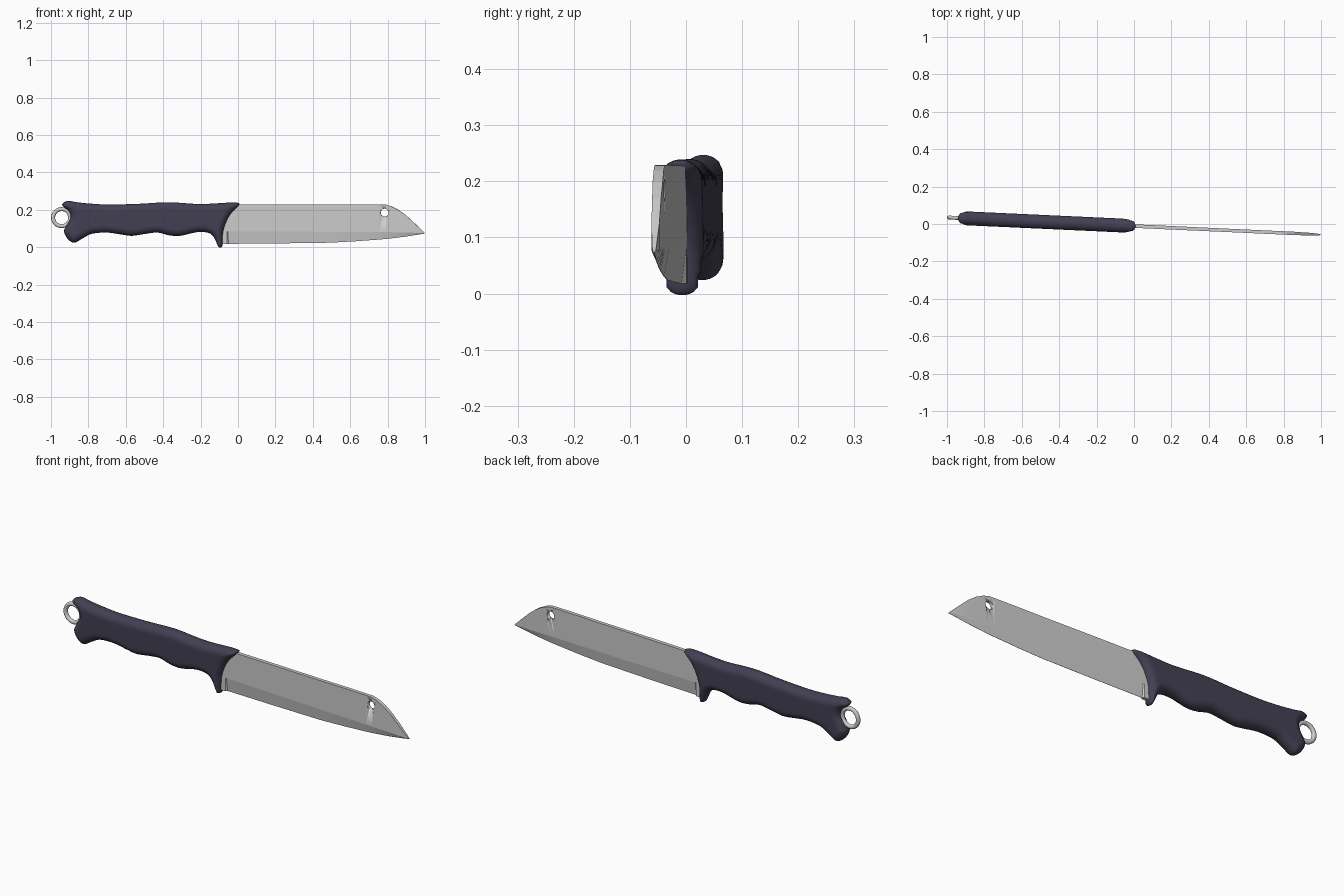
import bpy, bmesh, math
from mathutils import Vector, Matrix
from mathutils.geometry import delaunay_2d_cdt
from mathutils.kdtree import KDTree

if "Cube" in bpy.data.objects:
    bpy.data.objects.remove(bpy.data.objects["Cube"])

# whole knife is turned slightly about z
PLACE = Matrix.Translation((0, -0.011, 0)) @ Matrix.Rotation(-math.atan(0.046), 4, 'Z')


def finish(name, bm, angle, merge=1e-5):
    bmesh.ops.remove_doubles(bm, verts=bm.verts, dist=merge)
    bmesh.ops.recalc_face_normals(bm, faces=bm.faces)
    me = bpy.data.meshes.new(name)
    bm.to_mesh(me)
    bm.free()
    ob = bpy.data.objects.new(name, me)
    bpy.context.collection.objects.link(ob)
    bpy.ops.object.select_all(action='DESELECT')
    ob.select_set(True)
    bpy.context.view_layer.objects.active = ob
    bpy.ops.object.shade_smooth_by_angle(angle=math.radians(angle))
    ob.matrix_world = PLACE
    return ob


def smooth_loop(pts, steps):
    # closed Catmull-Rom curve through the points
    pts = [Vector(p) for p in pts]
    n, out = len(pts), []
    for i in range(n):
        a, b, c, d = (pts[(i + k) % n] for k in (-1, 0, 1, 2))
        for s in range(steps):
            t = s / steps
            out.append(0.5 * (2 * b + (c - a) * t + (2 * a - 5 * b + 4 * c - d) * t * t
                              + (3 * b - a - 3 * c + d) * t ** 3))
    return out


def inflate(name, pts, half, radius):
    # outline filled with a mesh whose thickness rounds off towards the rim
    rim = smooth_loop(pts, 10)
    n = len(rim)
    area = sum(rim[i - 1].cross(rim[i]) for i in range(n))
    sign = 1 if area > 0 else -1
    inward, kd = [], KDTree(n)
    for i, p in enumerate(rim):
        t = (rim[(i + 1) % n] - rim[i - 1]).normalized()
        inward.append(Vector((-t.y, t.x)) * sign)
        kd.insert((p.x, p.y, 0), i)
    kd.balance()
    cloud = list(rim)
    for inset in (0.0007, 0.0028, 0.0065, 0.012):
        for p, v in zip(rim, inward):
            q = p + v * inset
            if kd.find((q.x, q.y, 0))[2] > inset * 0.93:
                cloud.append(q)
    for i in range(110):
        for j in range(30):
            q = Vector((-1 + i * 0.01, j * 0.01))
            co, k, d = kd.find((q.x, q.y, 0))
            if d > 0.017 and (q - rim[k]).dot(inward[k]) > 0:
                cloud.append(q)
    verts, _, faces, *_ = delaunay_2d_cdt(cloud, [], [list(range(n))], 1, 1e-6)
    bm = bmesh.new()
    for side in (1, -1):
        vs = []
        for v in verts:
            d = kd.find((v.x, v.y, 0))[2]
            f = 1 - min(d / radius, 1)
            vs.append(bm.verts.new((v.x, side * half * math.sqrt(max(0, 1 - f * f)), v.y)))
        for f in faces:
            bm.faces.new([vs[k] for k in f])
    return finish(name, bm, 70)


# handle with finger grooves, guard and notched butt
outline = [
    (-0.94, 0.232), (-0.91, 0.247), (-0.86, 0.240), (-0.79, 0.233), (-0.69, 0.228),
    (-0.53, 0.232), (-0.37, 0.240), (-0.20, 0.231), (-0.02, 0.239), (0.006, 0.225),
    (-0.03, 0.187), (-0.057, 0.145), (-0.078, 0.083), (-0.083, 0.010), (-0.103, 0.001),
    (-0.13, 0.054), (-0.16, 0.077), (-0.22, 0.080), (-0.31, 0.061), (-0.37, 0.064),
    (-0.43, 0.078), (-0.49, 0.072), (-0.565, 0.061), (-0.62, 0.067), (-0.70, 0.078),
    (-0.78, 0.072), (-0.83, 0.048), (-0.875, 0.024), (-0.91, 0.043), (-0.931, 0.083),
    (-0.919, 0.115), (-0.897, 0.158), (-0.906, 0.193), (-0.932, 0.213)]
handle = inflate("handle", outline, 0.037, 0.035)
mat = bpy.data.materials.new("dark_grip")
mat.diffuse_color = (0.055, 0.05, 0.085, 1)
mat.use_nodes = True
mat.node_tree.nodes["Principled BSDF"].inputs["Base Color"].default_value = mat.diffuse_color
handle.data.materials.append(mat)

# blade: sections of x, edge z, bevel z, spine z, half thickness, half edge thickness
sections = [
    (-0.11, 0.018, 0.085, 0.227, 0.0095, 0.0095), (-0.058, 0.018, 0.085, 0.227, 0.0095, 0.0095),
    (-0.052, 0.018, 0.085, 0.227, 0.0095, 0.0006), (0.20, 0.020, 0.084, 0.228, 0.0095, 0.0006),
    (0.49, 0.024, 0.082, 0.228, 0.009, 0.0006), (0.62, 0.031, 0.081, 0.229, 0.009, 0.0006),
    (0.757, 0.041, 0.081, 0.229, 0.009, 0.0006), (0.79, 0.044, 0.080, 0.228, 0.009, 0.0006),
    (0.82, 0.047, 0.080, 0.219, 0.009, 0.0006), (0.86, 0.052, 0.079, 0.199, 0.009, 0.0006),
    (0.90, 0.057, 0.078, 0.170, 0.008, 0.0006), (0.95, 0.065, 0.077, 0.124, 0.007, 0.0006),
    (0.999, 0.073, 0.0745, 0.076, 0.003, 0.0006)]
bm = bmesh.new()
rings = []
for x, e, b, s, t, te in sections:
    loop = [(-te, e), (-t, b), (-t, s), (t, s), (t, b), (te, e)]
    rings.append([bm.verts.new((x, y, z)) for y, z in loop])
for p, q in zip(rings, rings[1:]):
    for k in range(6):
        m = (k + 1) % 6
        bm.faces.new((p[k], p[m], q[m], q[k]))
bm.faces.new(rings[0])
bm.faces.new(rings[-1])
blade = finish("blade", bm, 5)

# round hole near the point
bm = bmesh.new()
bmesh.ops.create_cone(bm, cap_ends=True, segments=32, radius1=0.021, radius2=0.021, depth=0.1,
                      matrix=Matrix.Translation((0.785, 0, 0.185)) @ Matrix.Rotation(math.pi / 2, 4, 'X'))
cutter = finish("hole_cutter", bm, 30)
cutter.hide_render = True
cutter.hide_set(True)
mod = blade.modifiers.new("hole", 'BOOLEAN')
mod.object = cutter
mod.operation = 'DIFFERENCE'
mod.solver = 'EXACT'

# lanyard ring in the butt notch
bpy.ops.mesh.primitive_torus_add(major_radius=0.0455, minor_radius=0.0105,
                                 major_segments=40, minor_segments=14)
ring = bpy.context.object
ring.name = "lanyard_ring"
ring.matrix_world = PLACE @ Matrix.Translation((-0.944, 0, 0.158)) @ Matrix.Rotation(math.pi / 2, 4, 'X')
bpy.ops.object.shade_smooth()
